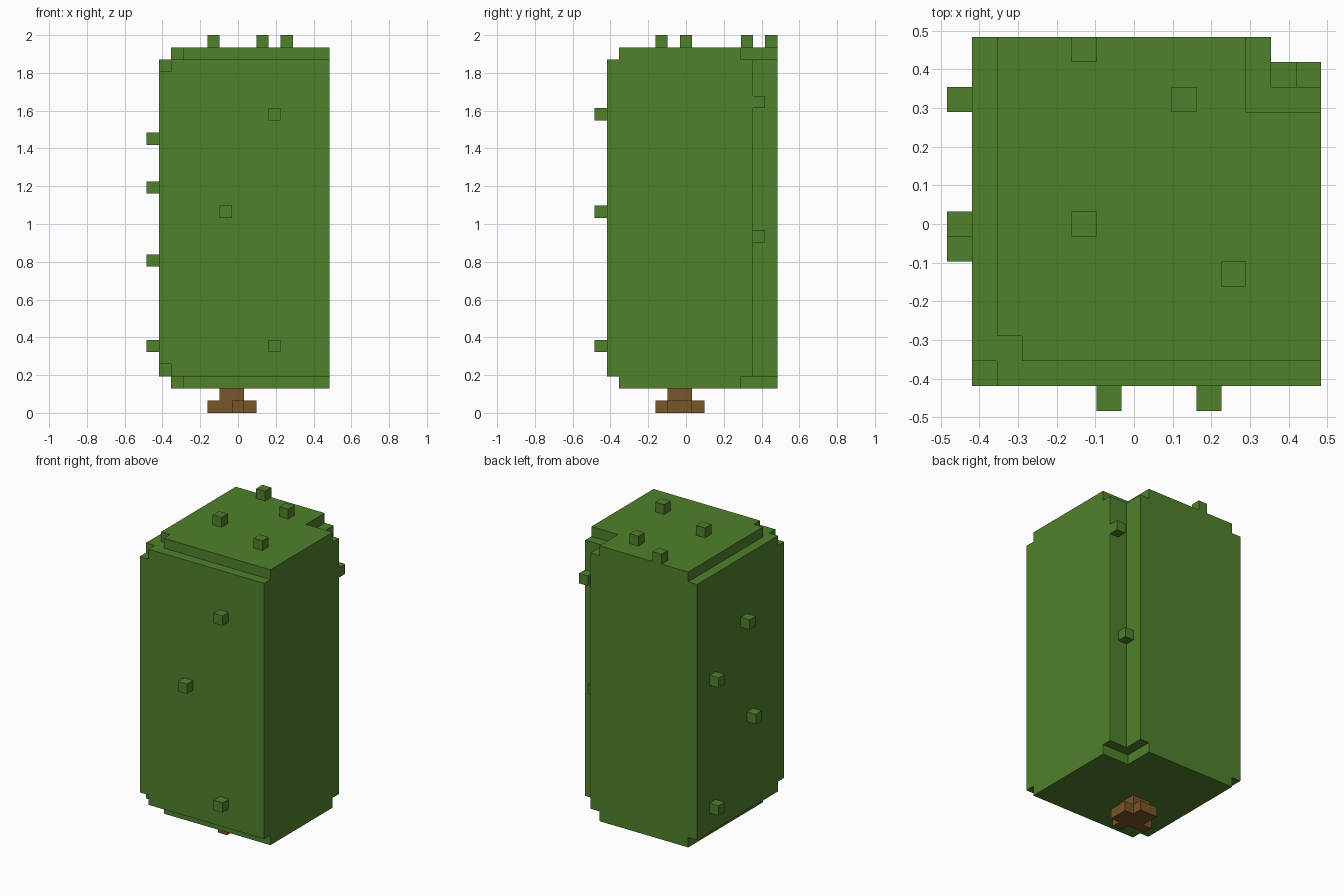
import bpy
import bmesh
from itertools import product
from mathutils import Vector

cube = bpy.data.objects.get("Cube")
if cube:
    bpy.data.objects.remove(cube)

UNIT = 2 / 31      # edge of one block
HALF = 7.5         # half the width, in blocks


def material(name, rgb):
    mat = bpy.data.materials.new(name)
    mat.use_nodes = True
    color = (*rgb, 1)
    mat.diffuse_color = color
    shader = mat.node_tree.nodes["Principled BSDF"]
    shader.inputs["Base Color"].default_value = color
    shader.inputs["Roughness"].default_value = 0.9
    return mat


def block(lo, hi):
    """Set of cells from corner lo up to corner hi."""
    return set(product(*(range(a, b) for a, b in zip(lo, hi))))


def skin(name, cells, mat):
    """Outer surface of a set of cells, with flat areas merged."""
    bm = bmesh.new()
    corners = {}

    def vert(p):
        key = tuple(round(c) for c in p)
        if key not in corners:
            x, y, z = key
            corners[key] = bm.verts.new(((x - HALF) * UNIT, (y - HALF) * UNIT, z * UNIT))
        return corners[key]

    axes = [Vector(row) for row in ((1, 0, 0), (0, 1, 0), (0, 0, 1))]
    for cell in cells:
        middle = Vector(cell) + Vector((0.5, 0.5, 0.5))
        for i, sign in product(range(3), (-1, 1)):
            out = axes[i] * sign
            if tuple(int(a + b) for a, b in zip(cell, out)) in cells:
                continue
            u, v = axes[(i + 1) % 3] / 2, axes[(i + 2) % 3] / 2 * sign
            c = middle + out / 2
            bm.faces.new([vert(p) for p in (c - u - v, c + u - v, c + u + v, c - u + v)])
    bmesh.ops.dissolve_limit(bm, angle_limit=0.01, verts=bm.verts, edges=bm.edges)
    mesh = bpy.data.meshes.new(name)
    bm.to_mesh(mesh)
    bm.free()
    mesh.materials.append(mat)
    obj = bpy.data.objects.new(name, mesh)
    bpy.context.collection.objects.link(obj)
    return obj


leaf = material("leaf green", (0.08, 0.22, 0.025))
bark = material("bark brown", (0.195, 0.093, 0.021))

# Foliage: tall block with a groove down one back corner
foliage = block((1, 1, 2), (15, 15, 30)) - block((13, 13, 2), (15, 15, 30))
for end, inner in ((2, 3), (29, 28)):
    # end layers step in on two sides and around the groove
    foliage -= block((1, 1, end), (2, 15, end + 1))
    foliage -= block((1, 1, end), (15, 2, end + 1))
    foliage -= block((12, 12, end), (15, 15, end + 1))
    # clipped front corner
    foliage -= {(2, 2, end), (1, 1, inner)}
skin("foliage", foliage, leaf)

# Single sprouts standing off the foliage
sprouts = {
    "front_sprout": [(10, 0, 24), (6, 0, 16), (10, 0, 5)],
    "side_sprout": [(0, 7, 22), (0, 12, 18), (0, 6, 12), (0, 12, 5)],
    "top_sprout": [(5, 14, 30), (9, 12, 30), (5, 7, 30), (11, 5, 30)],
    "groove_sprout": [(14, 13, 25), (13, 13, 14)],
}
for name, places in sprouts.items():
    for n, cell in enumerate(places, 1):
        skin(f"{name}_{n}", {cell}, leaf)

# Trunk with roots spreading at the ground
trunk = block((6, 6, 0), (8, 8, 2))
trunk |= block((8, 6, 0), (9, 8, 1)) | block((6, 8, 0), (8, 9, 1))
trunk |= {(7, 5, 0), (5, 6, 0)}
skin("trunk", trunk, bark)
